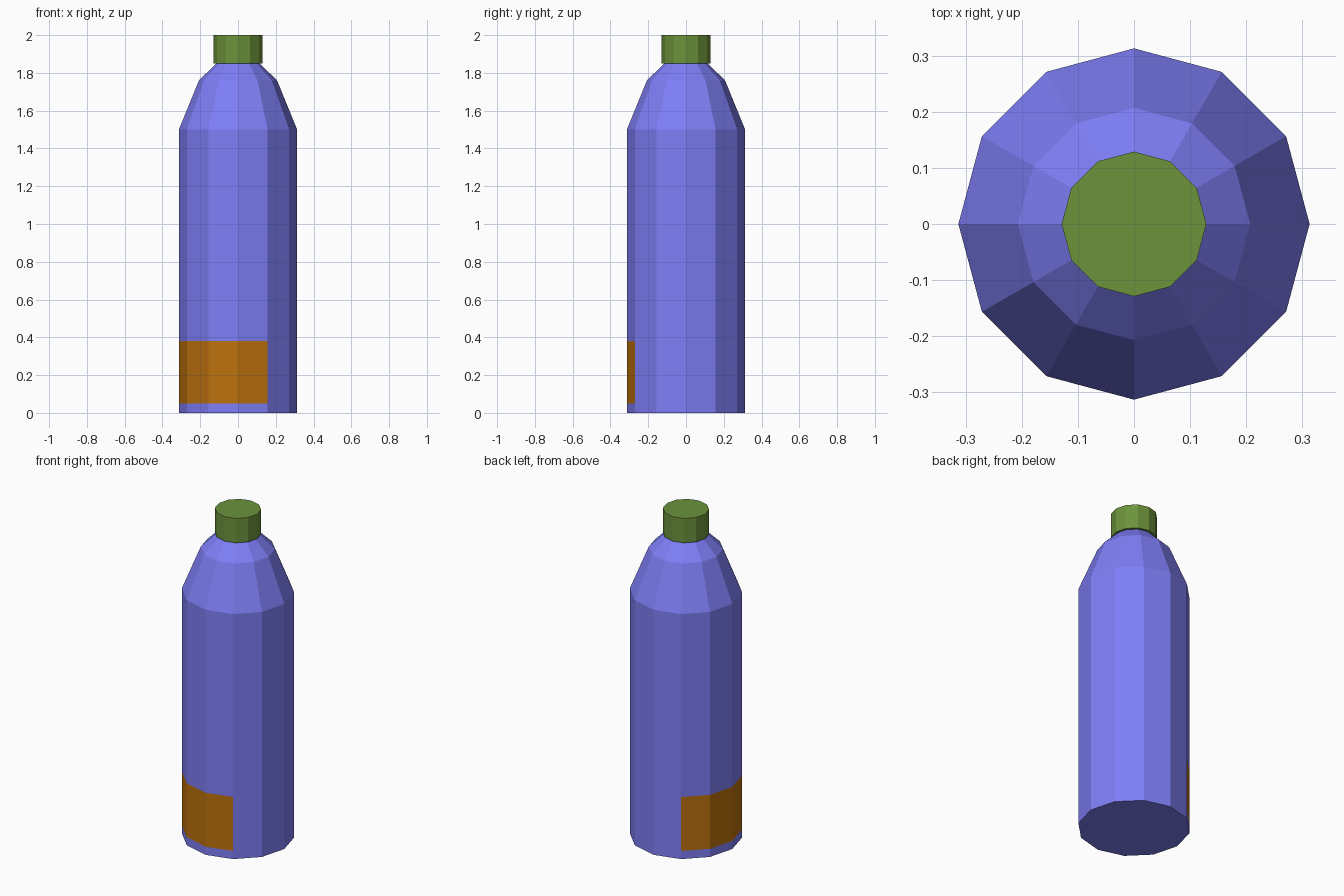
import bpy, bmesh
from math import cos, sin, pi

if "Cube" in bpy.data.objects:
    bpy.data.objects.remove(bpy.data.objects["Cube"])

SIDES = 12


def material(name, rgb):
    m = bpy.data.materials.new(name)
    m.diffuse_color = (*rgb, 1)
    m.use_nodes = True
    m.node_tree.nodes["Principled BSDF"].inputs["Base Color"].default_value = m.diffuse_color
    return m


def lathe(name, profile, mats, close_top):
    """Revolve (radius, z) points into a flat-sided solid."""
    bm = bmesh.new()
    rings = [[bm.verts.new((r * cos(2 * pi * i / SIDES), r * sin(2 * pi * i / SIDES), z))
              for i in range(SIDES)] for r, z in profile]
    bm.faces.new(rings[0][::-1])
    for lo, hi in zip(rings, rings[1:]):
        for i in range(SIDES):
            j = (i + 1) % SIDES
            bm.faces.new((lo[i], lo[j], hi[j], hi[i]))
    if close_top:
        bm.faces.new(rings[-1])
    me = bpy.data.meshes.new(name)
    bm.to_mesh(me)
    bm.free()
    for m in mats:
        me.materials.append(m)
    ob = bpy.data.objects.new(name, me)
    bpy.context.collection.objects.link(ob)
    return ob


blue = material("blue_plastic", (0.21, 0.21, 0.93))
orange = material("orange_label", (0.50, 0.165, 0.004))
green = material("green_cap", (0.15, 0.29, 0.045))

# Bottle body with edge loops bounding the label band
R = 0.313
body = lathe("bottle_body",
             [(R, 0), (R, 0.05), (R, 0.38), (R, 1.5), (0.207, 1.76), (0.115, 1.85)],
             [blue, orange], True)

# Label: the band's six faces from 120 to 300 degrees
for f in body.data.polygons[1 + SIDES:1 + 2 * SIDES]:
    if f.center.x * cos(pi * 7 / 6) + f.center.y * sin(pi * 7 / 6) > 0:
        f.material_index = 1

# Screw cap
lathe("cap", [(0.129, 1.85), (0.129, 2.0)], [green], True)
